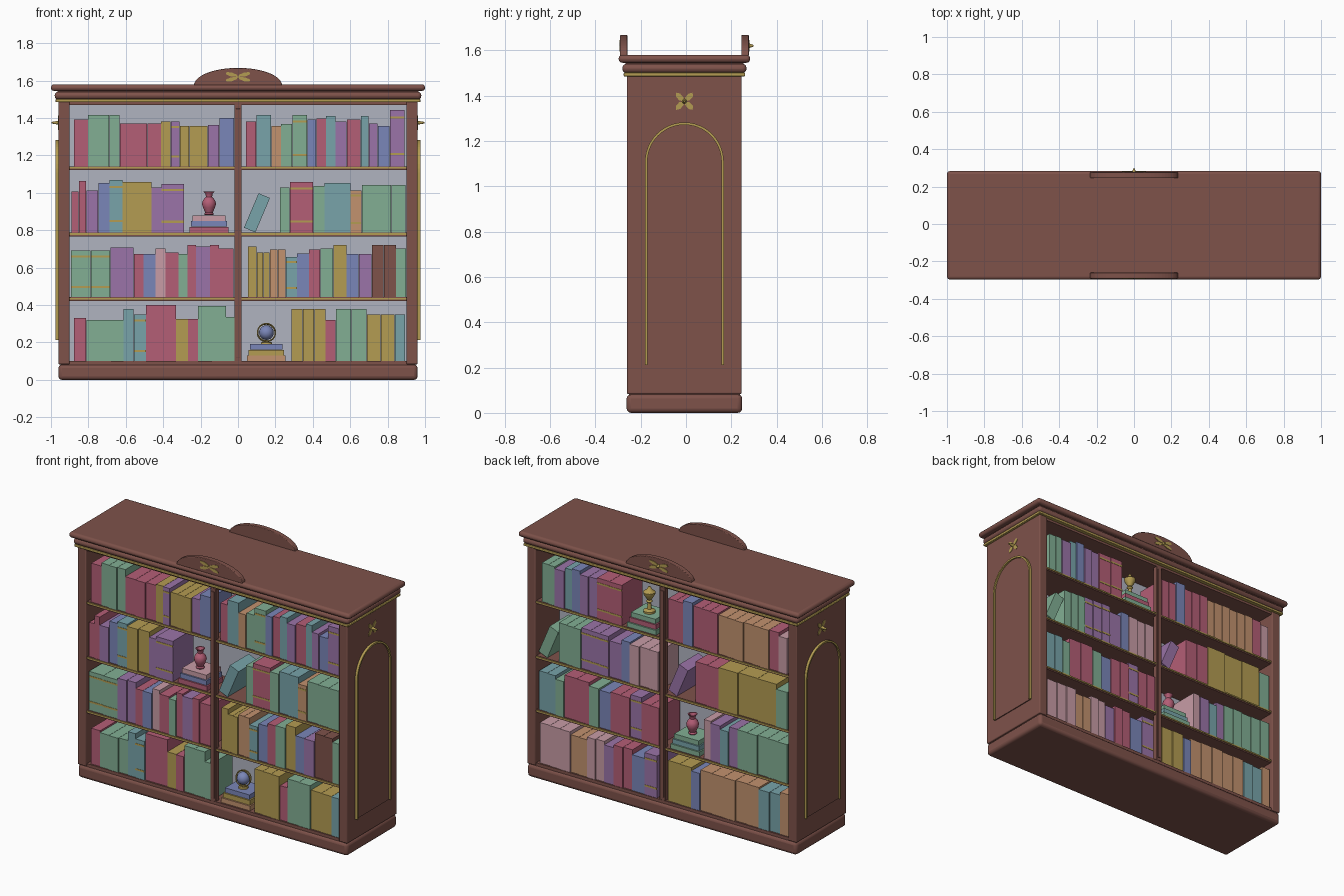
import bpy, bmesh, math
from mathutils import Matrix, Vector

if "Cube" in bpy.data.objects:
    bpy.data.objects.remove(bpy.data.objects["Cube"])

CY = -0.007          # body centre in y
HD = 0.253           # half depth of the body
SHELVES = (0.10, 0.442, 0.788, 1.142)   # standing heights, bottom to top

COLOURS = {"wood": (126, 82, 74), "rose": (180, 94, 118), "green": (130, 175, 148),
           "gold": (180, 156, 82), "purple": (155, 116, 168), "blue": (122, 134, 184),
           "teal": (120, 164, 170), "orange": (194, 146, 110), "pale_pink": (200, 156, 166),
           "grey": (176, 180, 192)}
NAMES = list(COLOURS)
MATS = []
for name, rgb in COLOURS.items():
    m = bpy.data.materials.new(name)
    m.diffuse_color = [((c / 255 + 0.055) / 1.055) ** 2.4 for c in rgb] + [1]
    m.use_nodes = True
    m.node_tree.nodes["Principled BSDF"].inputs["Base Color"].default_value = m.diffuse_color
    MATS.append(m)


def frame(turn=0.0):
    """Body-centred frame, turned about the vertical."""
    return Matrix.Translation((0, CY, 0)) @ Matrix.Rotation(turn, 4, 'Z')


def finish(name, bm, turn=0.0, bevel=0.0, smooth=False):
    bmesh.ops.recalc_face_normals(bm, faces=bm.faces)
    bm.transform(frame(turn))
    me = bpy.data.meshes.new(name)
    bm.to_mesh(me)
    bm.free()
    for m in MATS:
        me.materials.append(m)
    ob = bpy.data.objects.new(name, me)
    bpy.context.collection.objects.link(ob)
    if bevel:
        b = ob.modifiers.new("bevel", 'BEVEL')
        b.width, b.segments = bevel, 3
    if smooth:
        bpy.ops.object.select_all(action='DESELECT')
        ob.select_set(True)
        bpy.context.view_layer.objects.active = ob
        bpy.ops.object.shade_smooth_by_angle(angle=math.radians(35))
    return ob


def box(bm, lo, hi, colour, tilt=None):
    lo, hi = Vector(lo), Vector(hi)
    mat = Matrix.Translation((lo + hi) / 2) @ Matrix.Diagonal((*(hi - lo), 1))
    vs = bmesh.ops.create_cube(bm, size=1, matrix=(tilt or Matrix()) @ mat)["verts"]
    for f in {f for v in vs for f in v.link_faces}:
        f.material_index = NAMES.index(colour)


def block(name, lo, hi, colour="wood", bevel=0.0):
    bm = bmesh.new()
    box(bm, lo, hi, colour)
    return finish(name, bm, bevel=bevel, smooth=bevel > 0)


def prism(bm, pts, y0, y1, colour):
    """Extrude an x-z outline from y0 to y1."""
    rings = [[bm.verts.new((x, y, z)) for x, z in pts] for y in (y0, y1)]
    fs = [bm.faces.new(r) for r in rings]
    n = len(pts)
    fs += [bm.faces.new((rings[0][i], rings[0][(i + 1) % n], rings[1][(i + 1) % n], rings[1][i])) for i in range(n)]
    for f in fs:
        f.material_index = NAMES.index(colour)


def lathe(name, profile, colour, x, y, z, turn):
    bm = bmesh.new()
    n = 20
    rings = [[bm.verts.new((x + r * math.cos(2 * math.pi * i / n), y + r * math.sin(2 * math.pi * i / n), z + h))
              for i in range(n)] for r, h in profile]
    for a, b in zip(rings, rings[1:]):
        for i in range(n):
            bm.faces.new((a[i], a[(i + 1) % n], b[(i + 1) % n], b[i]))
    bm.faces.new(rings[0])
    bm.faces.new(rings[-1])
    for f in bm.faces:
        f.material_index = NAMES.index(colour)
    return finish(name, bm, turn, smooth=True)


# carcass
block("base", (-0.96, -0.255, 0), (0.96, 0.255, 0.083), bevel=0.02)
block("floor", (-0.95, -0.245, 0.07), (0.95, 0.245, 0.10))
for s in (-1, 1):
    x0, x1 = sorted((s * 0.9, s * 0.96))
    block("side_panel", (x0, -HD, 0.083), (x1, HD, 1.49), bevel=0.006)
block("head_rail", (-0.9, -0.245, 1.47), (0.9, 0.245, 1.50))
block("brass_moulding", (-0.975, -0.268, 1.485), (0.975, 0.268, 1.501), "gold", 0.004)
block("cornice", (-0.98, -0.274, 1.50), (0.98, 0.274, 1.54), bevel=0.018)
block("cornice_neck", (-0.965, -0.26, 1.53), (0.965, 0.26, 1.555))
block("top_slab", (-1, -0.29, 1.545), (1, 0.29, 1.58), bevel=0.016)
block("centre_back", (-0.9, -0.006, 0.10), (0.9, 0.006, 1.47), "grey")
for z in SHELVES[1:]:
    block("shelf", (-0.9, -0.24, z - 0.02), (0.9, 0.24, z))
for turn in (0, math.pi):
    bm = bmesh.new()
    for z in SHELVES[1:]:
        box(bm, (-0.9, -0.246, z - 0.012), (0.9, -0.24, z - 0.003), "gold")
    finish("shelf_trim", bm, turn)

    # slim centre post at the shelf front
    bm = bmesh.new()
    box(bm, (-0.02, -0.247, 0.10), (0.02, -0.215, 1.47), "wood")
    box(bm, (-0.011, -0.252, 0.12), (0.011, -0.247, 1.45), "wood")
    finish("centre_post", bm, turn, bevel=0.002)

    # crest: half ellipse standing on the slab
    arc = [math.pi * i / 32 for i in range(33)]
    bm = bmesh.new()
    prism(bm, [(0.235 * math.cos(a), 1.575 + 0.093 * math.sin(a)) for a in arc], -0.284, -0.252, "wood")
    finish("crest", bm, turn, bevel=0.004)


def star(name, half_w, half_h, y, z, turn, spike):
    """Four diagonal petals and a small boss."""
    bm = bmesh.new()
    for sx in (-1, 1):
        for sz in (-1, 1):
            pts = [(0, 0), (0.6, 0.1), (1, 0.55), (0.95, 1), (0.5, 0.9), (0.1, 0.45)]
            prism(bm, [(sx * half_w * p, z + sz * half_h * q) for p, q in pts], y, y - 0.005, "gold")
    if spike:
        mat = Matrix.Translation((0, y - spike / 2, z)) @ Matrix.Rotation(math.pi / 2, 4, 'X')
        vs = bmesh.ops.create_cone(bm, cap_ends=True, segments=12, radius1=0.011, radius2=0.004,
                                   depth=spike, matrix=mat)["verts"]
        for f in {f for v in vs for f in v.link_faces}:
            f.material_index = NAMES.index("gold")
    finish(name, bm, turn)


star("front_crest_star", 0.065, 0.026, -0.282, 1.62, 0, 0)
star("back_crest_star", 0.065, 0.026, -0.283, 1.62, math.pi, 0.021)

# arched panel with brass rim, and star, on each end
for turn in (math.pi / 2, -math.pi / 2):
    bm = bmesh.new()
    loops = []
    for inset in (0, 0.011):
        r = 0.174 - inset
        arch = [(r * math.cos(a), 1.108 + r * math.sin(a)) for a in [math.pi * i / 24 for i in range(25)]]
        loops.append([(r, 0.212)] + arch + [(-r, 0.212)])
    outer, inner = loops
    for i in range(len(outer) - 1):
        prism(bm, [outer[i], outer[i + 1], inner[i + 1], inner[i]], -0.955, -0.976, "gold")
    prism(bm, inner, -0.955, -0.966, "wood")
    finish("arch_panel", bm, turn)
    star("end_star", 0.038, 0.038, -0.958, 1.375, turn, 0.04)


def books(side, bay, shelf, start, runs, lean=None, stack=None):
    """Runs are (colour, count, total width, height[, bands]) in hundredths."""
    turn, z = math.pi * side, SHELVES[shelf]
    left = -0.897 if bay == 0 else 0.026
    bm = bmesh.new()
    x, k = left + start / 100, 0
    for colour, count, width, height, *bands in runs:
        w, h = width / 100 / count, height / 100
        for _ in range(count):
            y = -0.234 - 0.004 * (k % 3)
            box(bm, (x + 0.0008, y, z), (x + w - 0.0008, -0.03, z + h), colour)
            if bands:
                for t in (0.2, 0.85):
                    box(bm, (x + 0.0008, y - 0.002, z + h * t), (x + w - 0.0008, y, z + h * t + 0.011), "gold")
            x, k = x + w, k + 1
    if lean:
        colour, at = lean
        tilt = Matrix.Translation((left + at / 100, 0, z + 0.026)) @ Matrix.Rotation(math.radians(23), 4, 'Y')
        box(bm, (0, -0.232, 0), (0.066, -0.04, 0.2), colour, tilt)
    if stack:
        at, colours = stack
        cx = left + at / 100
        for i, c in enumerate(colours):
            w = 0.103 - 0.008 * i
            box(bm, (cx - w, -0.234 + 0.008 * i, z + 0.031 * i), (cx + w, -0.07, z + 0.031 * i + 0.030), c)
    finish("books", bm, turn)
    return (left + stack[0] / 100, -0.155, z + 0.031 * len(stack[1]), turn) if stack else None


VASE = [(0.022, 0), (0.026, 0.006), (0.02, 0.014), (0.032, 0.04), (0.038, 0.062), (0.032, 0.08),
        (0.017, 0.098), (0.018, 0.112), (0.029, 0.126), (0.022, 0.126), (0.012, 0.1)]
TROPHY = [(0.035, 0), (0.035, 0.012), (0.014, 0.022), (0.01, 0.06), (0.02, 0.07), (0.012, 0.08),
          (0.034, 0.115), (0.036, 0.13), (0.016, 0.145), (0.006, 0.165)]

# front shelves, top to bottom
books(0, 0, 3, 2, [("rose", 1, 7.5, 25), ("green", 3, 17, 27.3), ("rose", 3, 22, 23), ("gold", 1, 5.3, 24),
                   ("purple", 1, 4.8, 24, 1), ("gold", 3, 15, 21.5), ("purple", 1, 6, 22), ("blue", 1, 8, 25.7)])
books(0, 1, 3, 1.6, [("rose", 1, 5.5, 24), ("teal", 1, 8, 27.5), ("orange", 1, 5.3, 21.5), ("green", 1, 6, 22.5),
                     ("green", 1, 8, 27.5, 1), ("blue", 1, 4.8, 25), ("rose", 1, 5.3, 25.5), ("teal", 1, 5, 27),
                     ("purple", 1, 6, 24), ("rose", 1, 7.5, 25), ("teal", 1, 4.3, 27), ("purple", 1, 4.8, 23),
                     ("blue", 1, 6.5, 21.5), ("purple", 1, 8, 30, 1)])
vase_1 = books(0, 0, 2, 0.5, [("rose", 1, 4, 22), ("rose", 1, 4, 27.5), ("purple", 1, 6.5, 22.5), ("blue", 1, 6, 26.5),
                              ("teal", 1, 7, 28, 1), ("gold", 2, 15.5, 27), ("purple", 1, 5.3, 24),
                              ("purple", 1, 12, 26, 1)], stack=(74.2, ("rose", "blue", "pale_pink")))
books(0, 1, 2, 19.8, [("green", 1, 5.3, 24), ("rose", 1, 12.5, 27, 1), ("green", 1, 6, 25), ("teal", 2, 14, 26.5),
                      ("orange", 1, 6, 22.5, 1), ("green", 3, 23.5, 25.5)], lean=("teal", 0.6))
books(0, 0, 1, 0.4, [("green", 2, 21, 25, 1), ("purple", 2, 12.5, 26.5), ("rose", 1, 5.3, 23), ("blue", 1, 6.4, 23),
                     ("pale_pink", 1, 5.3, 26), ("rose", 1, 7, 24), ("green", 1, 4.8, 23), ("rose", 1, 4.5, 28),
                     ("purple", 1, 7.5, 27), ("rose", 1, 4.8, 28), ("rose", 1, 8, 26)])
books(0, 1, 1, 2.6, [("gold", 1, 4.8, 27), ("gold", 2, 7, 24), ("orange", 2, 8.5, 25.5), ("teal", 1, 6, 21.5, 1),
                     ("blue", 1, 6.5, 23.5), ("rose", 1, 6, 25.5), ("green", 1, 7, 26), ("gold", 1, 7, 28),
                     ("blue", 1, 6.5, 23), ("purple", 1, 7, 23), ("wood", 2, 13, 28), ("green", 1, 5.5, 26)])
books(0, 0, 0, 2, [("rose", 1, 6.5, 23), ("green", 3, 20, 22), ("teal", 1, 5.5, 28), ("teal", 1, 6.5, 25, 1),
                   ("rose", 1, 16, 30), ("gold", 1, 6.5, 22.5), ("rose", 1, 5.3, 22.5), ("green", 2, 15, 29.5),
                   ("green", 1, 5.3, 23.5)])
globe = books(0, 1, 0, 26, [("gold", 3, 18.2, 28), ("rose", 1, 5.4, 22), ("green", 2, 16.6, 28), ("gold", 2, 15, 25),
                            ("teal", 1, 5.6, 25)], stack=(12.6, ("orange", "gold", "blue")))
# back shelves, top to bottom
trophy = books(1, 0, 3, 3, [("green", 2, 9.5, 25), ("purple", 1, 7, 24), ("teal", 1, 5, 26), ("blue", 1, 6, 27),
                            ("purple", 2, 12, 25), ("rose", 2, 18, 26, 1)], stack=(74, ("green", "rose", "green")))
books(1, 1, 3, 0.5, [("rose", 2, 11, 26), ("blue", 1, 7, 28), ("rose", 3, 18, 26), ("orange", 6, 36, 25),
                     ("rose", 1, 7, 25), ("pale_pink", 1, 6, 23)])
books(1, 0, 2, 15, [("green", 3, 16, 25), ("purple", 3, 20, 26, 1), ("purple", 1, 9, 23), ("blue", 1, 6, 26),
                    ("pale_pink", 3, 20, 25)], lean=("green", 0.6))
books(1, 1, 2, 20, [("rose", 2, 17, 26), ("gold", 3, 41, 27), ("green", 1, 8, 24)], lean=("purple", 0.6))
books(1, 0, 1, 1, [("teal", 2, 12, 25), ("green", 1, 6, 23), ("rose", 2, 18, 27), ("green", 1, 7, 25),
                   ("blue", 1, 8, 24), ("rose", 2, 14, 25), ("purple", 1, 8, 27, 1), ("rose", 2, 13, 24)])
vase_2 = books(1, 1, 1, 26, [("pale_pink", 1, 5, 25), ("purple", 1, 7, 24), ("teal", 1, 6, 22), ("purple", 1, 6, 25),
                             ("green", 5, 36, 25)], stack=(12.5, ("green", "teal", "green")))
books(1, 0, 0, 1.5, [("pale_pink", 3, 22, 26), ("orange", 2, 12, 24), ("pale_pink", 2, 12, 26), ("purple", 1, 7, 24),
                     ("rose", 2, 13, 26), ("blue", 1, 9, 23), ("purple", 1, 9, 27, 1)])
books(1, 1, 0, 0.5, [("gold", 2, 17, 26), ("blue", 1, 6, 24), ("orange", 5, 42, 26), ("teal", 2, 15, 25),
                     ("orange", 1, 6, 27)])

# ornaments on the book stacks
lathe("front_vase", VASE, "rose", *vase_1)
lathe("back_vase", VASE, "rose", *vase_2)
lathe("trophy", TROPHY, "gold", *trophy)
x, y, z, turn = globe
lathe("globe_foot", [(0.03, 0), (0.028, 0.008), (0.007, 0.012), (0.007, 0.02)], "gold", x, y, z, turn)
lathe("globe_ball", [(0.039 * math.sin(math.pi * i / 12 + 1e-3), 0.06 - 0.039 * math.cos(math.pi * i / 12))
                     for i in range(13)], "blue", x, y, z, turn)
for name, rot in (("globe_meridian", (math.pi / 2, 0, 0)), ("globe_tilted_ring", (1.2, 0.5, 0))):
    bpy.ops.mesh.primitive_torus_add(major_radius=0.048, minor_radius=0.0035, major_segments=28, minor_segments=8,
                                     location=(x, y + CY, z + 0.06), rotation=rot)
    ring = bpy.context.object
    ring.name = name
    ring.data.materials.append(MATS[NAMES.index("gold")])
